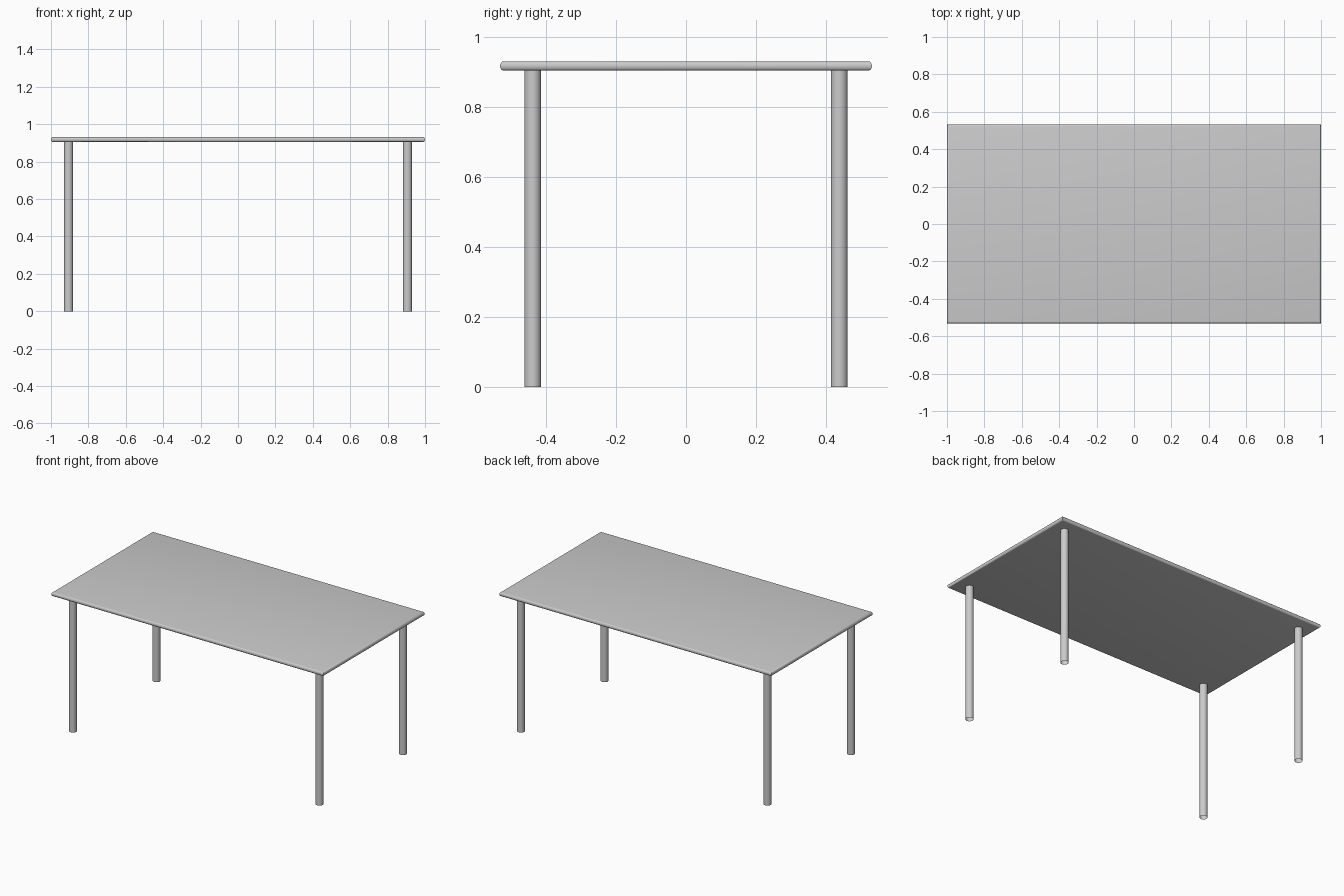
import bpy, bmesh, math

if "Cube" in bpy.data.objects:
    bpy.data.objects.remove(bpy.data.objects["Cube"])

TOP_Z, UNDER_Z = 0.932, 0.905
HALF_X, HALF_Y = 1.0, 0.532
LEG_X, LEG_Y, LEG_R = 0.906, 0.4385, 0.024


def finish(name, bm, angle):
    bmesh.ops.recalc_face_normals(bm, faces=bm.faces)
    mesh = bpy.data.meshes.new(name)
    bm.to_mesh(mesh)
    bm.free()
    obj = bpy.data.objects.new(name, mesh)
    bpy.context.collection.objects.link(obj)
    bpy.ops.object.select_all(action='DESELECT')
    obj.select_set(True)
    bpy.context.view_layer.objects.active = obj
    bpy.ops.object.shade_smooth_by_angle(angle=math.radians(angle))
    return obj


# Tabletop: stacked rectangles following a rounded edge, mitred at the corners
bm = bmesh.new()
steps, inset = 8, 0.011
mid, half_h = (TOP_Z + UNDER_Z) / 2, (TOP_Z - UNDER_Z) / 2
rings = []
for i in range(steps + 1):
    a = math.pi * (i / steps - 0.5)
    d = inset * (1 - math.cos(a))
    x, y, z = HALF_X - d, HALF_Y - d, mid + half_h * math.sin(a)
    rings.append([bm.verts.new((sx * x, sy * y, z))
                  for sx, sy in ((-1, -1), (1, -1), (1, 1), (-1, 1))])
for low, high in zip(rings, rings[1:]):
    for k in range(4):
        n = (k + 1) % 4
        bm.faces.new((low[k], low[n], high[n], high[k]))
bm.faces.new(rings[0][::-1])
bm.faces.new(rings[-1])
finish("tabletop", bm, 30)

# Legs: four round tubes, open at the foot
for y_name, sy in (("front", -1), ("back", 1)):
    for x_name, sx in (("left", -1), ("right", 1)):
        bm = bmesh.new()
        bmesh.ops.create_cone(bm, cap_ends=False, segments=32,
                              radius1=LEG_R, radius2=LEG_R, depth=UNDER_Z)
        leg = finish(f"{y_name}_{x_name}_leg", bm, 40)
        leg.location = (sx * LEG_X, sy * LEG_Y, UNDER_Z / 2)
